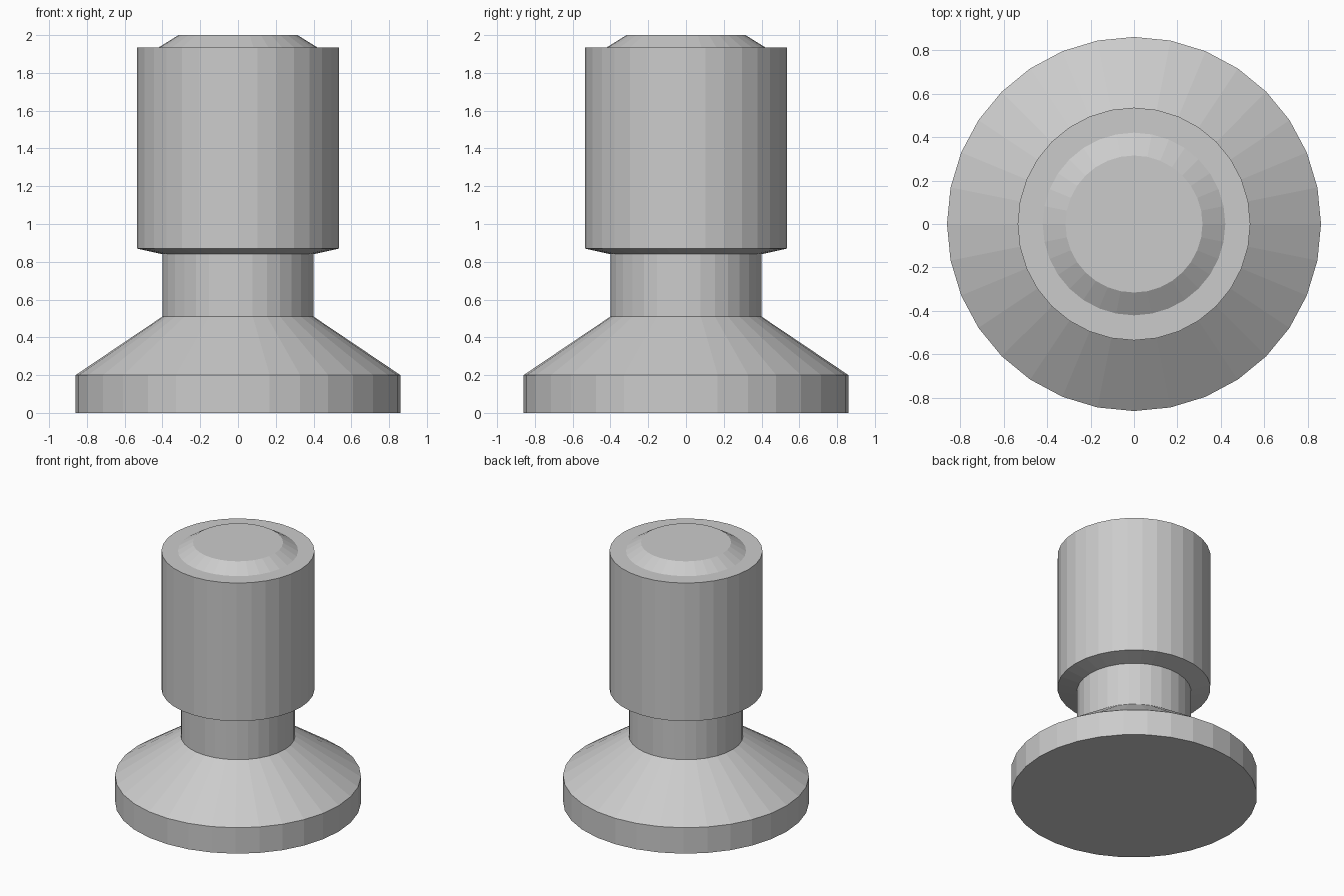
import bpy, bmesh
from math import sin, cos, tau

if "Cube" in bpy.data.objects:
    bpy.data.objects.remove(bpy.data.objects["Cube"])

SIDES = 32


def lathe(bm, profile):
    """Revolve (radius, height) points into closed rings; return side faces per band."""
    rings = [[bm.verts.new((r * cos(tau * i / SIDES), r * sin(tau * i / SIDES), z))
              for i in range(SIDES)] for r, z in profile]
    bands = []
    for a, b in zip(rings, rings[1:]):
        bands.append([bm.faces.new((a[i], a[(i + 1) % SIDES], b[(i + 1) % SIDES], b[i]))
                      for i in range(SIDES)])
    bm.faces.new(rings[0][::-1])
    bm.faces.new(rings[-1])
    return bands


# Whole turned body: flared base, neck, head and shallow domed cap
bm = bmesh.new()
bands = lathe(bm, [(0.86, 0), (0.86, 0.2), (0.4, 0.51), (0.4, 0.84),
                   (0.535, 0.87), (0.535, 1.935), (0.42, 1.935), (0.315, 2.0)])

# Three slim raised ribs on the back-left of the head
ribs = [bands[4][i] for i in (10, 12, 14)]
bmesh.ops.inset_individual(bm, faces=ribs, thickness=0.027, depth=0.012)
bm.normal_update()

mesh = bpy.data.meshes.new("turned_knob")
bm.to_mesh(mesh)
bm.free()
bpy.context.collection.objects.link(bpy.data.objects.new("turned_knob", mesh))
